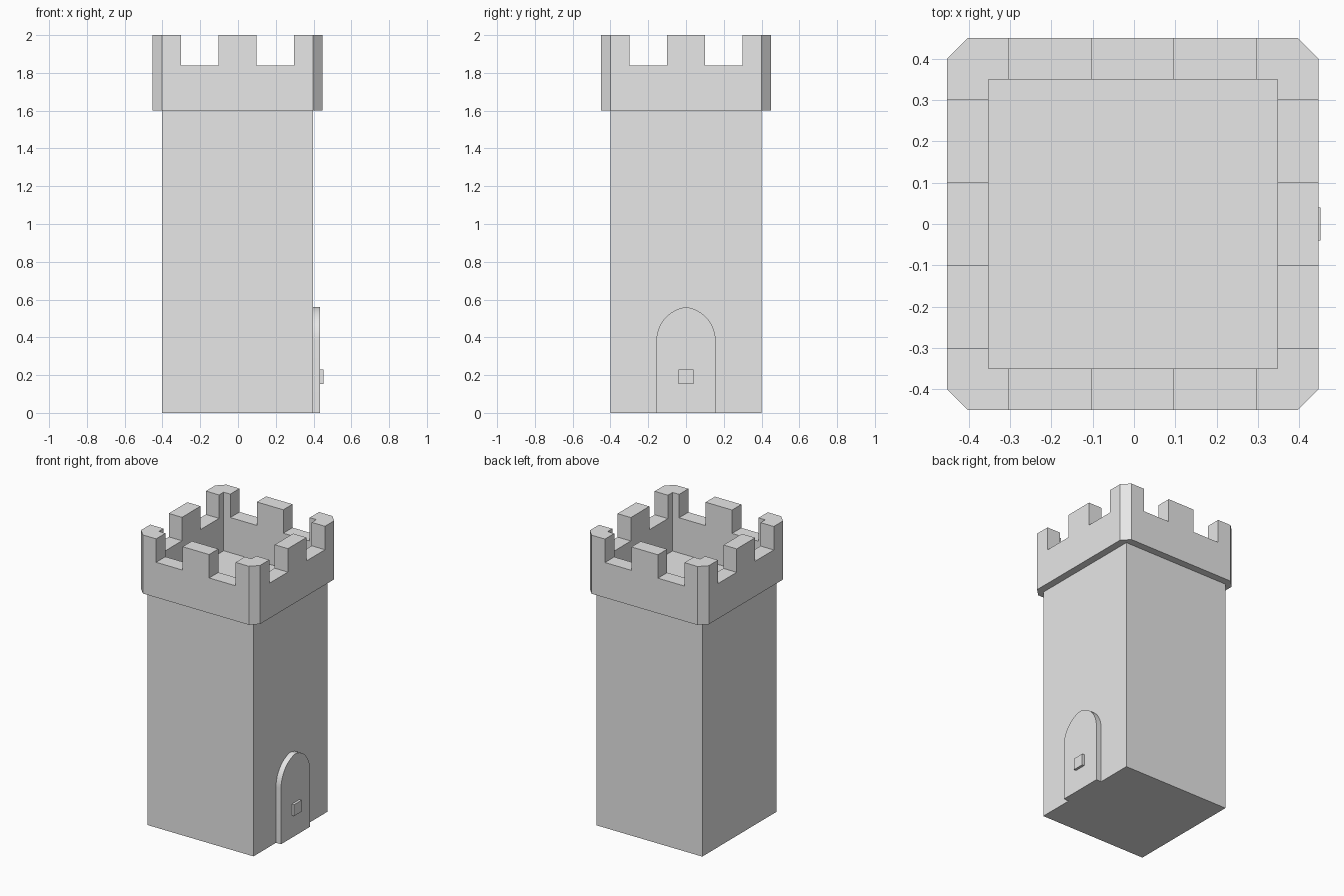
import bpy, bmesh, math

old = bpy.data.objects.get("Cube")
if old:
    bpy.data.objects.remove(old, do_unlink=True)

CX = -0.003          # centre of the tower, offset by the door knob
BODY, OUTER, INNER = 0.4, 0.45, 0.35
LEDGE, SILL, TOP = 1.6, 1.84, 2.0

stone = bpy.data.materials.new("light_stone")
stone.use_nodes = True
stone.diffuse_color = (0.8, 0.8, 0.8, 1)
stone.node_tree.nodes["Principled BSDF"].inputs["Base Color"].default_value = stone.diffuse_color


def finish(name, bm):
    bmesh.ops.recalc_face_normals(bm, faces=bm.faces[:])
    mesh = bpy.data.meshes.new(name)
    bm.to_mesh(mesh)
    bm.free()
    mesh.materials.append(stone)
    obj = bpy.data.objects.new(name, mesh)
    bpy.context.collection.objects.link(obj)
    return obj


def prism(name, outline, offset):
    """Extrude a closed 3D outline along an offset."""
    bm = bmesh.new()
    face = bm.faces.new([bm.verts.new(p) for p in outline])
    out = bmesh.ops.extrude_face_region(bm, geom=[face])
    moved = [v for v in out["geom"] if isinstance(v, bmesh.types.BMVert)]
    bmesh.ops.translate(bm, verts=moved, vec=offset)
    return finish(name, bm)


def box(name, x, y, z):
    outline = [(x[0], y[0], z[0]), (x[1], y[0], z[0]), (x[1], y[1], z[0]), (x[0], y[1], z[0])]
    return prism(name, outline, (0, 0, z[1] - z[0]))


# Plain square shaft, whose top is the floor inside the parapet
box("tower_body", (CX - BODY, CX + BODY), (-BODY, BODY), (0, LEDGE))

# Parapet: chamfered ring, with its top face split at the battlement gaps
bm = bmesh.new()
chamfered = [(-BODY, -OUTER), (BODY, -OUTER), (OUTER, -BODY), (OUTER, BODY),
             (BODY, OUTER), (-BODY, OUTER), (-OUTER, BODY), (-OUTER, -BODY)]
floor = bm.faces.new([bm.verts.new((x, y, LEDGE)) for x, y in chamfered])
cuts = (-INNER, -0.3, -0.1, 0.1, 0.3, INNER)
for axis in ((1, 0, 0), (0, 1, 0)):
    for c in cuts:
        bmesh.ops.bisect_plane(bm, geom=bm.verts[:] + bm.edges[:] + bm.faces[:],
                               plane_co=[a * c for a in axis], plane_no=axis)
hole = []
for f in bm.faces:
    m = f.calc_center_median()
    if max(abs(m.x), abs(m.y)) < INNER:
        hole.append(f)
bmesh.ops.delete(bm, geom=hole, context="FACES")


def raise_faces(faces, height):
    out = bmesh.ops.extrude_face_region(bm, geom=faces, use_keep_orig=True)
    verts = [g for g in out["geom"] if isinstance(g, bmesh.types.BMVert)]
    bmesh.ops.translate(bm, verts=verts, vec=(0, 0, height))
    return [g for g in out["geom"] if isinstance(g, bmesh.types.BMFace)]


tops = raise_faces(bm.faces[:], SILL - LEDGE)


# Merlons stand everywhere except between 0.1 and 0.3 along each side
def is_merlon(f):
    m = f.calc_center_median()
    along = min(abs(m.x), abs(m.y))
    return along < 0.1 or along > 0.3


merlons = [f for f in tops if is_merlon(f)]
raise_faces(merlons, TOP - SILL)
bmesh.ops.delete(bm, geom=merlons, context="FACES_ONLY")
bmesh.ops.dissolve_limit(bm, angle_limit=0.01, verts=bm.verts[:], edges=bm.edges[:])
bmesh.ops.translate(bm, verts=bm.verts[:], vec=(CX, 0, 0))
finish("battlement", bm)

# Door on the +x wall: slightly pointed arch made of two mirrored arcs
HALF, RADIUS, APEX = 0.157, 0.18, 0.56
shift = RADIUS - HALF
spring = APEX - math.sqrt(RADIUS ** 2 - shift ** 2)
end = math.acos(shift / RADIUS)
arc = [(RADIUS * math.cos(end * i / 12) - shift, spring + RADIUS * math.sin(end * i / 12))
       for i in range(13)]
outline = [(HALF, 0)] + arc + [(-y, z) for y, z in reversed(arc[:-1])] + [(-HALF, 0)]
wall = CX + BODY
door = prism("door", [(wall - 0.01, y, z) for y, z in outline], (0.048, 0, 0))
bpy.ops.object.select_all(action="DESELECT")
door.select_set(True)
bpy.context.view_layer.objects.active = door
bpy.ops.object.shade_smooth_by_angle(angle=math.radians(20))

# Square knob plate
box("door_knob", (wall + 0.03, 0.452), (-0.04, 0.04), (0.152, 0.23))
